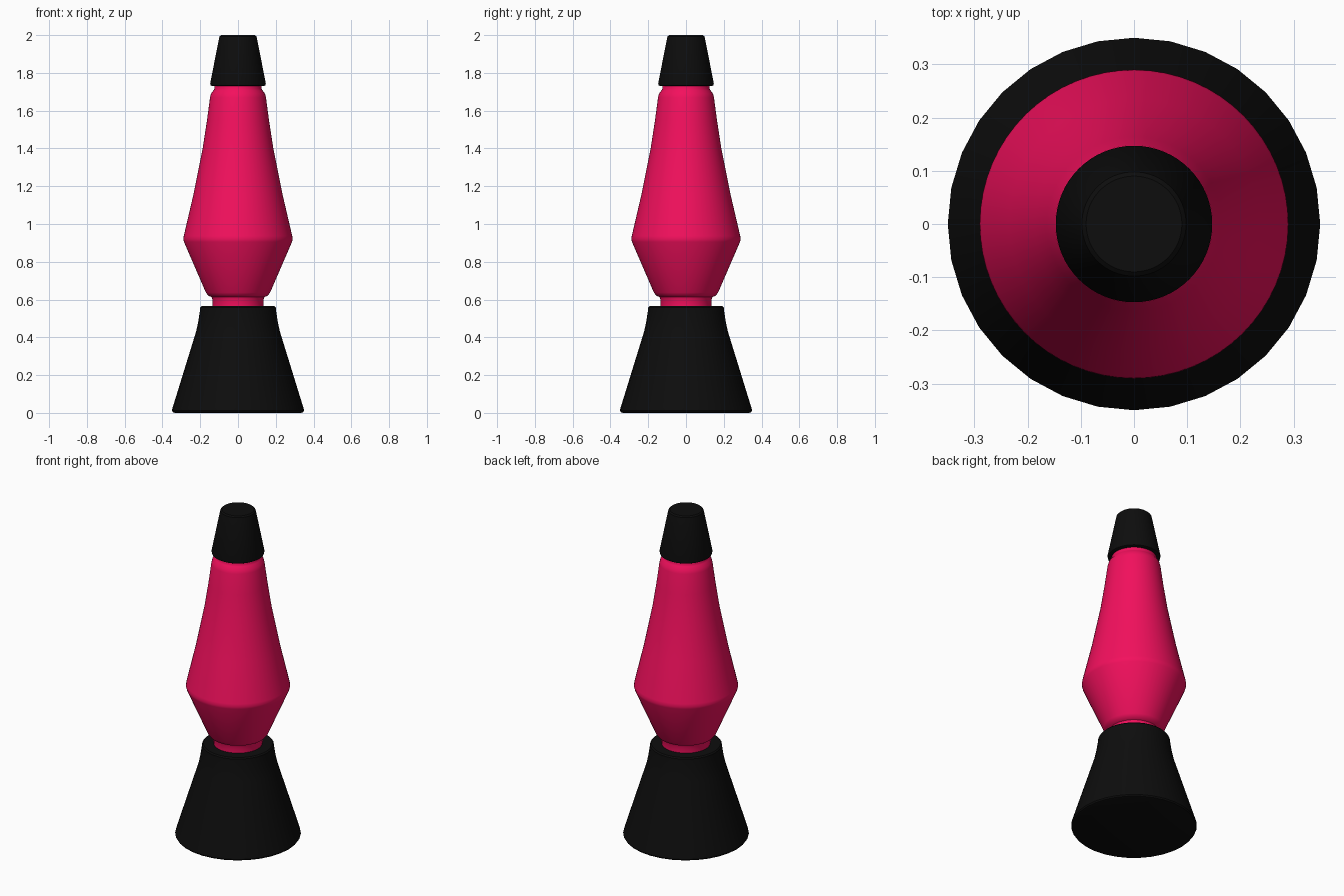
import bpy, bmesh, math

if "Cube" in bpy.data.objects:
    bpy.data.objects.remove(bpy.data.objects["Cube"])


def material(name, rgb):
    m = bpy.data.materials.new(name)
    m.diffuse_color = (*rgb, 1)
    m.use_nodes = True
    m.node_tree.nodes["Principled BSDF"].inputs["Base Color"].default_value = m.diffuse_color
    return m


def lathe(name, profile, sides, mat):
    """Spin a (radius, z) profile around z and close both ends."""
    bm = bmesh.new()
    rings = [[bm.verts.new((r * math.cos(math.tau * i / sides),
                            r * math.sin(math.tau * i / sides), z))
              for i in range(sides)] for r, z in profile]
    for a, b in zip(rings, rings[1:]):
        for i in range(sides):
            j = (i + 1) % sides
            bm.faces.new((a[i], a[j], b[j], b[i]))
    bm.faces.new(rings[0][::-1])
    bm.faces.new(rings[-1])
    mesh = bpy.data.meshes.new(name)
    bm.to_mesh(mesh)
    bm.free()
    mesh.materials.append(mat)
    ob = bpy.data.objects.new(name, mesh)
    bpy.context.collection.objects.link(ob)
    bpy.ops.object.select_all(action='DESELECT')
    ob.select_set(True)
    bpy.context.view_layer.objects.active = ob
    bpy.ops.object.shade_smooth_by_angle(angle=math.radians(35))
    return ob


black = material("black_metal", (0.004, 0.004, 0.004))
pink = material("pink_liquid", (0.9, 0.005, 0.11))

# Flared foot
lathe("base", [(0.335, 0), (0.345, 0.004), (0.35, 0.012), (0.347, 0.025),
               (0.222, 0.43), (0.211, 0.48), (0.201, 0.545), (0.2, 0.558),
               (0.193, 0.565)], 32, black)

# Glass vessel with a neck at each end
lathe("glass_vessel", [(0.135, 0.563), (0.135, 0.60), (0.14, 0.613), (0.158, 0.621),
                       (0.17, 0.637), (0.286, 0.905), (0.29, 0.92), (0.287, 0.937),
                       (0.235, 1.16), (0.187, 1.40), (0.164, 1.55), (0.148, 1.67),
                       (0.143, 1.69), (0.13, 1.707), (0.125, 1.715),
                       (0.125, 1.74)], 64, pink)

# Tapered cap
lathe("cap", [(0.138, 1.73), (0.145, 1.734), (0.147, 1.745), (0.102, 1.975),
              (0.098, 1.993), (0.09, 2.0)], 64, black)
